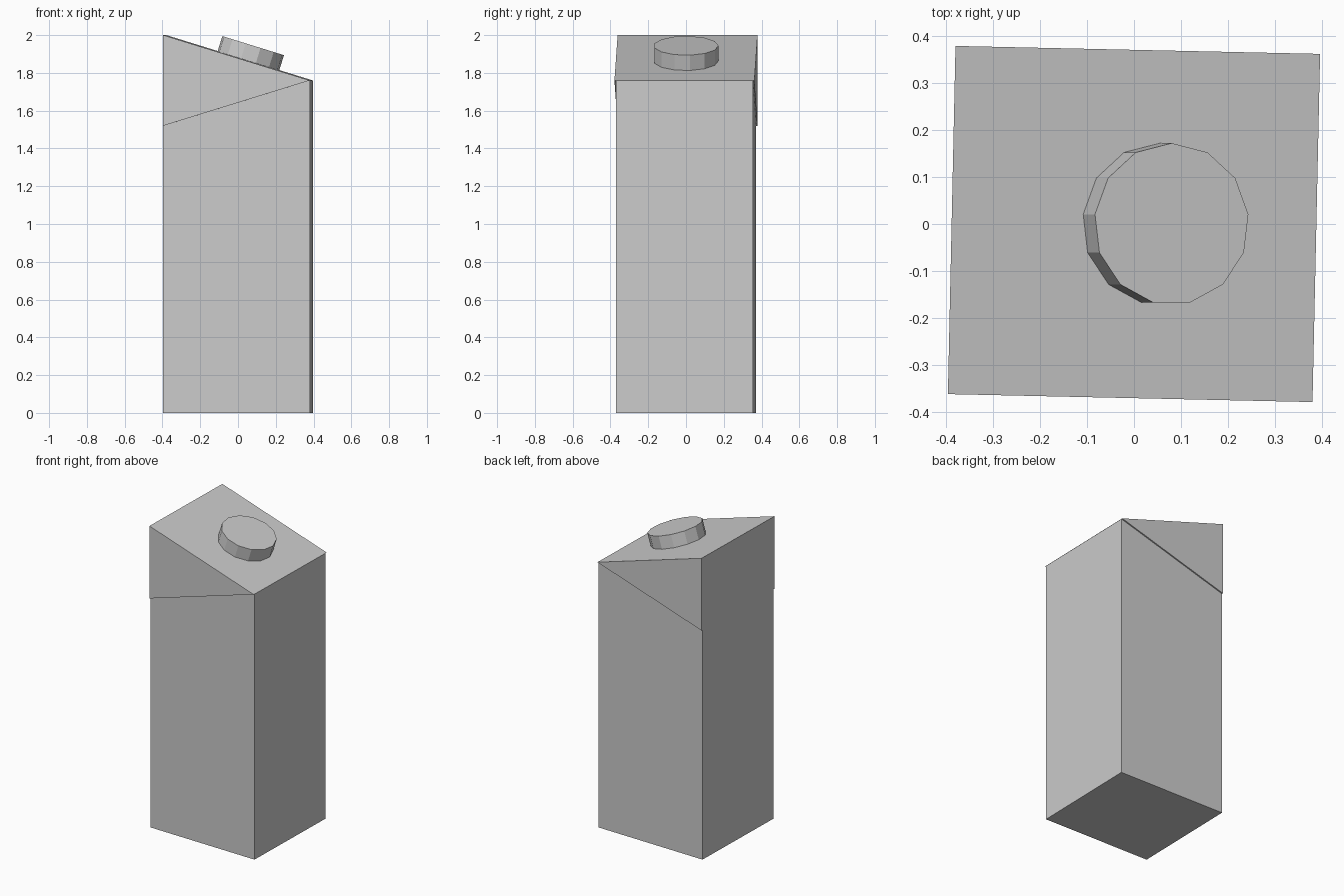
import bpy, bmesh, math
from mathutils import Matrix

if "Cube" in bpy.data.objects:
    bpy.data.objects.remove(bpy.data.objects["Cube"])

YAW = math.radians(-1.25)           # whole pillar sits slightly turned
HX, HIGH, LOW = 0.388, 2.0, 1.76    # half width, top heights left and right
SLOPE = math.atan2(HIGH - LOW, 2 * HX)


def add_object(name, bm):
    bmesh.ops.recalc_face_normals(bm, faces=bm.faces)
    mesh = bpy.data.meshes.new(name)
    bm.to_mesh(mesh)
    bm.free()
    obj = bpy.data.objects.new(name, mesh)
    bpy.context.collection.objects.link(obj)
    return obj


def prism(name, profile, half_depth):
    """Extrude an (x, z) profile along y."""
    bm = bmesh.new()
    face = bm.faces.new([bm.verts.new((x, -half_depth, z)) for x, z in profile])
    ext = bmesh.ops.extrude_face_region(bm, geom=[face])
    verts = [g for g in ext["geom"] if isinstance(g, bmesh.types.BMVert)]
    bmesh.ops.translate(bm, verts=verts, vec=(0, 2 * half_depth, 0))
    obj = add_object(name, bm)
    obj.rotation_euler.z = YAW
    return obj


# Tall body, its sloped top tucked just under the wedge
prism("body", [(-HX, 0), (HX, 0), (HX, LOW - 0.001), (-HX, HIGH - 0.001)], 0.362)

# Slightly wider triangular wedge forming the sloped top
prism("top_wedge", [(HX, LOW), (-HX, HIGH), (-HX, 1.52)], 0.3705)

# 13-sided button standing square on the slope
height = 0.085
bm = bmesh.new()
bmesh.ops.create_cone(bm, cap_ends=True, segments=13, radius1=0.172,
                      radius2=0.172, depth=height)
bmesh.ops.rotate(bm, verts=bm.verts, cent=(0, 0, 0),
                 matrix=Matrix.Rotation(
                     math.pi / 2 - math.atan2(bm.verts[:][0].co.y, bm.verts[:][0].co.x), 3, 'Z'))
button = add_object("button", bm)
button.rotation_euler.y = SLOPE
button.location = (0.055 + height / 2 * math.sin(SLOPE), 0,
                   1.863 + height / 2 * math.cos(SLOPE))
